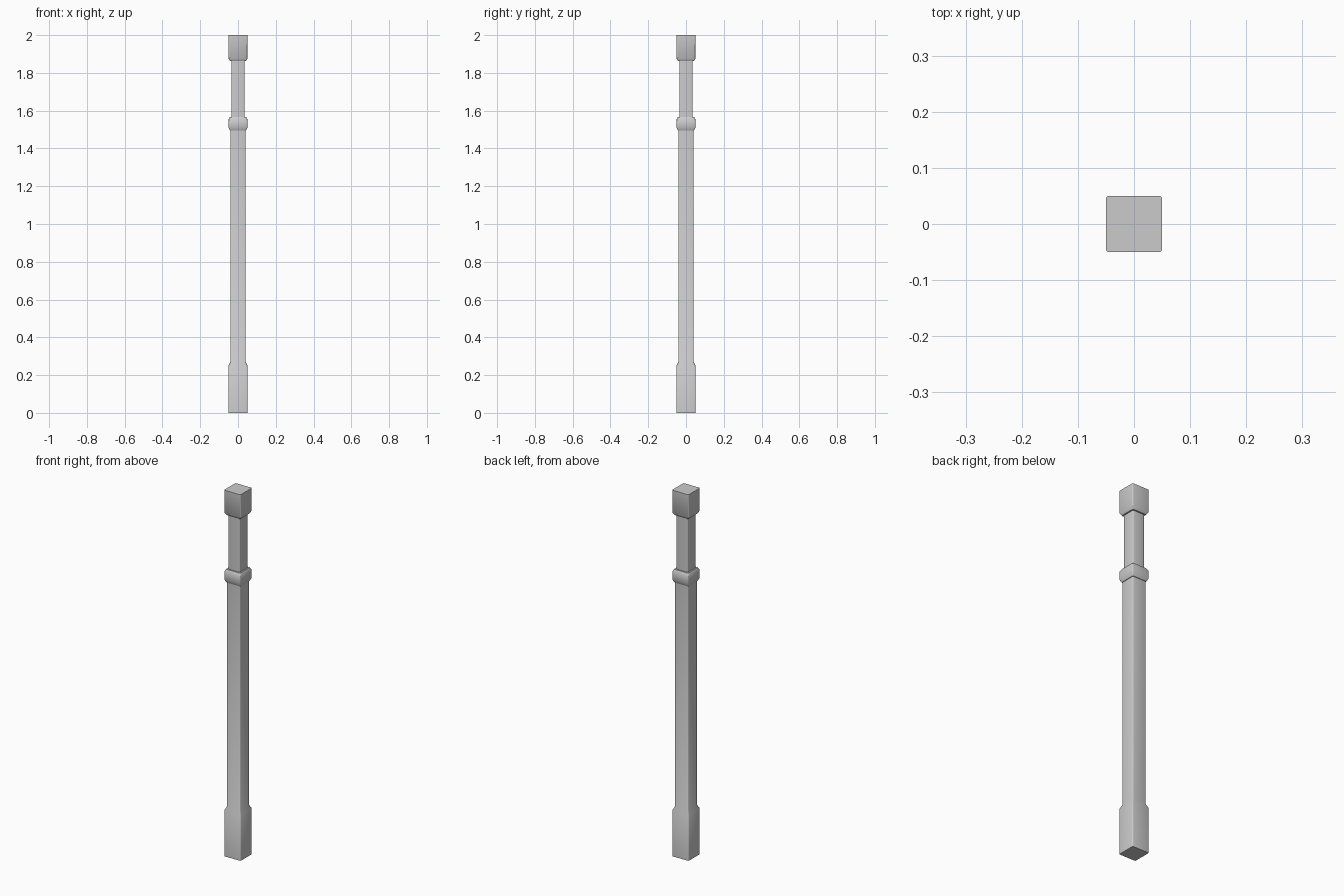
import bpy, bmesh, math

if "Cube" in bpy.data.objects:
    bpy.data.objects.remove(bpy.data.objects["Cube"])

def ring(bm, half, z, r=0.005, seg=3):
    """Rounded-square loop of vertices at height z."""
    verts = []
    for q in range(4):
        mid = math.radians(45 + 90 * q)
        cx = math.copysign(half - r, math.cos(mid))
        cy = math.copysign(half - r, math.sin(mid))
        for i in range(seg + 1):
            a = math.radians(90 * q + 90 * i / seg)
            verts.append(bm.verts.new((cx + r * math.cos(a), cy + r * math.sin(a), z)))
    return verts

def square_post(name, profile):
    """Loft rounded squares through (half width, height) pairs and cap both ends."""
    bm = bmesh.new()
    rings = [ring(bm, h, z) for h, z in profile]
    for a, b in zip(rings, rings[1:]):
        n = len(a)
        for i in range(n):
            bm.faces.new((a[i], a[(i + 1) % n], b[(i + 1) % n], b[i]))
    bm.faces.new(rings[0][::-1])
    bm.faces.new(rings[-1])
    bmesh.ops.recalc_face_normals(bm, faces=bm.faces[:])
    mesh = bpy.data.meshes.new(name)
    bm.to_mesh(mesh)
    bm.free()
    ob = bpy.data.objects.new(name, mesh)
    bpy.context.collection.objects.link(ob)
    bpy.ops.object.select_all(action='DESELECT')
    ob.select_set(True)
    bpy.context.view_layer.objects.active = ob
    bpy.ops.object.shade_smooth_by_angle(angle=math.radians(35))
    return ob

# One continuous turned-style square post
square_post("post", [
    (0.05, 0.0), (0.05, 0.25), (0.04, 0.272),          # base block and bevel
    (0.04, 1.495), (0.043, 1.495),                     # main shaft, collar underside
    (0.05, 1.51), (0.05, 1.555), (0.043, 1.567),       # collar
    (0.035, 1.567), (0.035, 1.863),                    # upper shaft
    (0.042, 1.863), (0.05, 1.876), (0.05, 2.0),        # cap block
])
